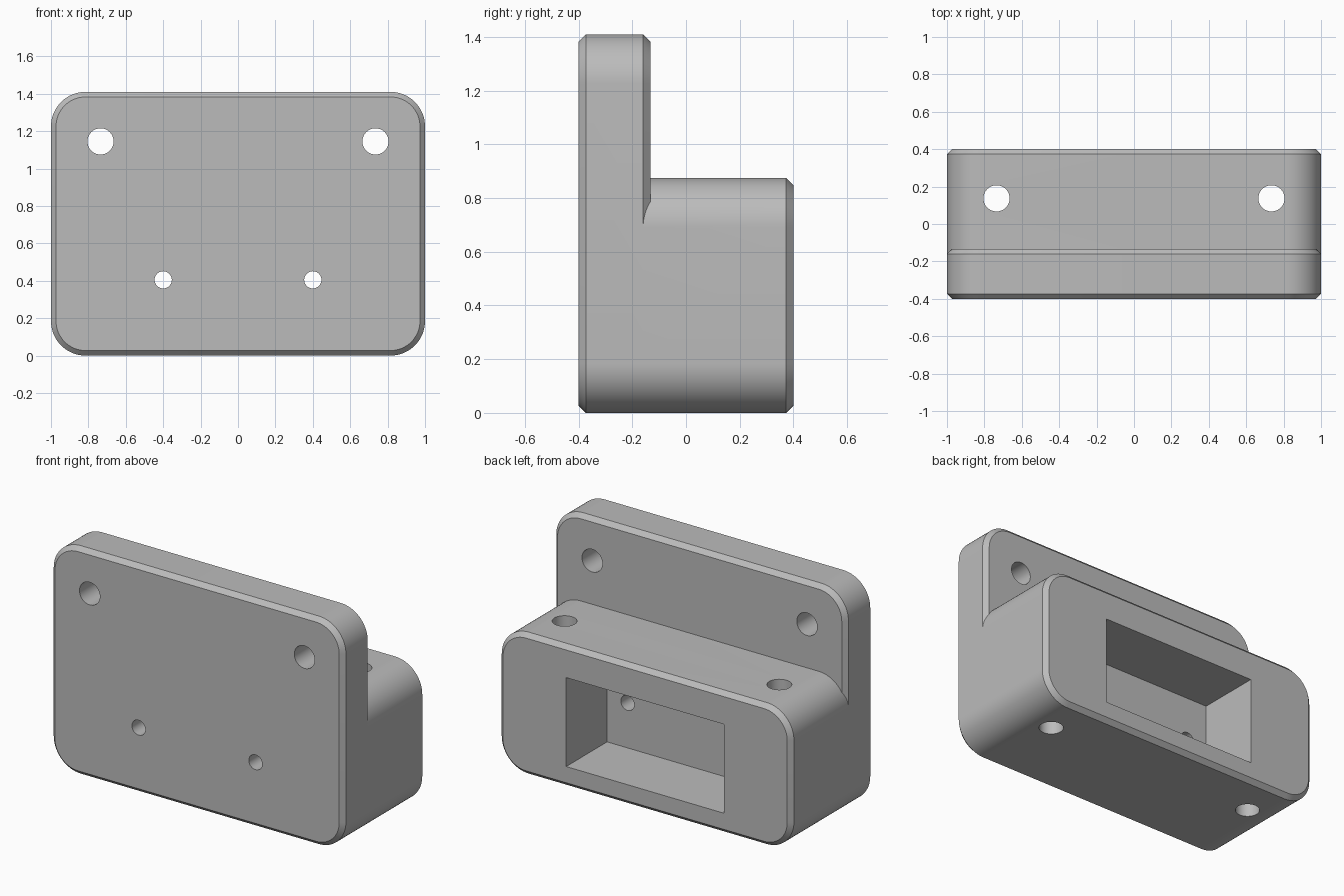
import bpy, bmesh, math
from mathutils import Matrix

if "Cube" in bpy.data.objects:
    bpy.data.objects.remove(bpy.data.objects["Cube"])

CHAMFER = 0.027
RADIUS = 0.185

grey = bpy.data.materials.new("plain_grey")
grey.diffuse_color = (0.5, 0.5, 0.5, 1)
grey.use_nodes = True
grey.node_tree.nodes["Principled BSDF"].inputs["Base Color"].default_value = grey.diffuse_color


def make_object(name, bm):
    bmesh.ops.recalc_face_normals(bm, faces=bm.faces)
    mesh = bpy.data.meshes.new(name)
    bm.to_mesh(mesh)
    bm.free()
    mesh.materials.append(grey)
    obj = bpy.data.objects.new(name, mesh)
    bpy.context.collection.objects.link(obj)
    return obj


def outline(height, inset, steps=16):
    """Rounded rectangle in x and z, standing on z = 0."""
    r = RADIUS - inset
    corners = [(1 - RADIUS, height - RADIUS), (RADIUS - 1, height - RADIUS),
               (RADIUS - 1, RADIUS), (1 - RADIUS, RADIUS)]
    points = []
    for i, (cx, cz) in enumerate(corners):
        for k in range(steps + 1):
            a = (i + k / steps) * math.pi / 2
            points.append((cx + r * math.cos(a), cz + r * math.sin(a)))
    return points


def rounded_slab(name, height, sections):
    """Loft the outline through (y, inset) sections and cap both ends."""
    bm = bmesh.new()
    rings = [[bm.verts.new((x, y, z)) for x, z in outline(height, inset)]
             for y, inset in sections]
    n = len(rings[0])
    for a, b in zip(rings, rings[1:]):
        for i in range(n):
            j = (i + 1) % n
            bm.faces.new((a[i], a[j], b[j], b[i]))
    bm.faces.new(rings[0])
    bm.faces.new(rings[-1])
    return make_object(name, bm)


def drill(name, radius, centre, length, along_y):
    bm = bmesh.new()
    turn = Matrix.Rotation(math.pi / 2, 4, 'X') if along_y else Matrix()
    bmesh.ops.create_cone(bm, cap_ends=True, segments=48, radius1=radius,
                          radius2=radius, depth=length,
                          matrix=Matrix.Translation(centre) @ turn)
    return make_object(name, bm)


def combine(target, tool, operation):
    mod = target.modifiers.new(operation.lower(), 'BOOLEAN')
    mod.operation = operation
    mod.solver = 'EXACT'
    mod.object = tool
    bpy.context.view_layer.objects.active = target
    bpy.ops.object.modifier_apply(modifier=mod.name)
    bpy.data.objects.remove(tool)


# Upright plate, chamfered on both faces
body = rounded_slab("mounting_bracket", 1.41,
                    [(-0.4, CHAMFER), (-0.4 + CHAMFER, 0),
                     (-0.133 - CHAMFER, 0), (-0.133, CHAMFER)])

# Lower block behind the plate, chamfered on its back face
block = rounded_slab("block", 0.875,
                     [(-0.133 - CHAMFER, 0), (0.4 - CHAMFER, 0), (0.4, CHAMFER)])
combine(body, block, 'UNION')

# Rectangular pocket in the back
bm = bmesh.new()
bmesh.ops.create_cube(bm, size=1, matrix=Matrix.Translation((0, 0.25, 0.402))
                      @ Matrix.Diagonal((1.08, 0.5, 0.55, 1)))
combine(body, make_object("pocket", bm), 'DIFFERENCE')

# Plate holes, small holes into the pocket, and vertical block holes
for side in (-1, 1):
    for args in ((0.07, (side * 0.735, -0.3, 1.145), 0.6, True),
                 (0.046, (side * 0.4, -0.2, 0.405), 0.6, True),
                 (0.07, (side * 0.735, 0.137, 0.45), 1.2, False)):
        combine(body, drill("drill", *args), 'DIFFERENCE')

# Smooth the rounded corners and holes, keep the chamfers crisp
bpy.ops.object.select_all(action='DESELECT')
body.select_set(True)
bpy.context.view_layer.objects.active = body
bpy.ops.object.shade_smooth_by_angle(angle=math.radians(30))
